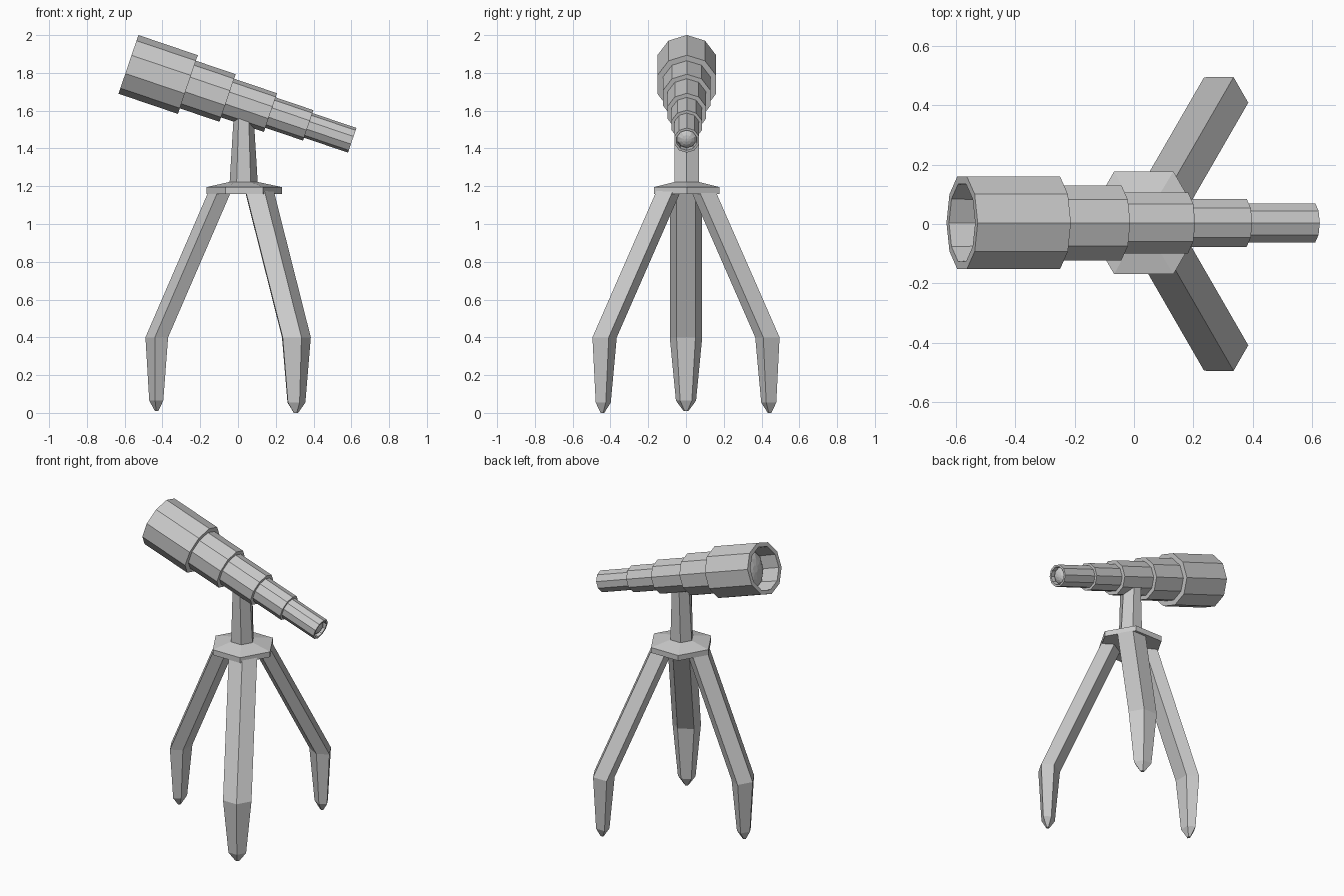
import bpy, bmesh, math
from mathutils import Matrix, Vector

if "Cube" in bpy.data.objects:
    bpy.data.objects.remove(bpy.data.objects["Cube"])


def loft(name, rings):
    """Skin equal-length rings of points and cap both ends."""
    bm = bmesh.new()
    loops = [[bm.verts.new(p) for p in ring] for ring in rings]
    n = len(loops[0])
    for a, b in zip(loops, loops[1:]):
        for i in range(n):
            j = (i + 1) % n
            bm.faces.new((a[i], a[j], b[j], b[i]))
    bm.faces.new(loops[0])
    bm.faces.new(loops[-1])
    bmesh.ops.recalc_face_normals(bm, faces=bm.faces)
    mesh = bpy.data.meshes.new(name)
    bm.to_mesh(mesh)
    bm.free()
    ob = bpy.data.objects.new(name, mesh)
    bpy.context.collection.objects.link(ob)
    return ob


def ngon(n, rx, ry, z, cx=0.0, cy=0.0):
    return [(cx + rx * math.cos(2 * math.pi * i / n),
             cy + ry * math.sin(2 * math.pi * i / n), z) for i in range(n)]


# Telescope axis, running from the wide end to the eyepiece
start, end = Vector((-0.58, 0.004, 1.845)), Vector((0.605, 0.004, 1.443))
axis = (end - start).normalized()
up = Vector((-axis.z, 0, axis.x))
side = axis.cross(up)
frame = Matrix((up, side, axis)).transposed().to_4x4()
frame.translation = start

# Stepped tube, recessed at both ends
profile = [(0.13, 0.132), (0, 0.137), (0, 0.164),
           (0.332, 0.164), (0.332, 0.133), (0.554, 0.133), (0.554, 0.108),
           (0.794, 0.108), (0.794, 0.085), (1.005, 0.085), (1.005, 0.069),
           (1.251, 0.069), (1.251, 0.056), (1.215, 0.054)]
tube = loft("telescope_tube", [ngon(10, r, r, t) for t, r in profile])
tube.matrix_world = frame

# Domed lenses at both ends
for name, t, r, bulge in (("front_lens", 0.13, 0.132, -0.06),
                          ("eyepiece_lens", 1.215, 0.054, 0.035)):
    rings = []
    for k in range(5):
        a = math.radians(k * 20)
        rings.append(ngon(10, r * math.cos(a), r * math.cos(a), t + bulge * math.sin(a)))
    loft(name, rings).matrix_world = frame

# Six-sided post and mounting plate
loft("post", [ngon(6, 0.075, 0.075, 1.21, 0.03, 0.003),
              ngon(6, 0.051, 0.075, 1.6, 0.03, 0.003)])
loft("mounting_plate", [ngon(6, 0.2, 0.2, 1.16, 0.033, 0.004),
                        ngon(6, 0.2, 0.2, 1.195, 0.033, 0.004),
                        ngon(6, 0.078, 0.078, 1.222, 0.03, 0.004)])

# Five-sided legs with a knee and a pointed foot
SECTION = [(0, 0), (-0.05, 0.086), (-0.12, 0.05), (-0.12, -0.05), (-0.05, -0.086)]


def leg(name, angle, top_r, knee_r, tip_z):
    out = Vector((math.cos(angle), math.sin(angle), 0))
    lat = Vector((-out.y, out.x, 0))
    rings = []
    for z, r, s in ((1.175, top_r, 1), (0.4, knee_r, 1),
                    (0.055 + tip_z, knee_r - 0.02, 0.62), (tip_z, knee_r - 0.05, 0.15)):
        rings.append([Vector((0.05, 0, z)) + out * (r + a * s) + lat * b * s
                      for a, b in SECTION])
    loft(name, rings)


leg("left_leg", math.pi, 0.205, 0.54, 0.01)
leg("front_leg", -math.pi / 3, 0.18, 0.572, 0.0)
leg("back_leg", math.pi / 3, 0.18, 0.572, 0.0)
